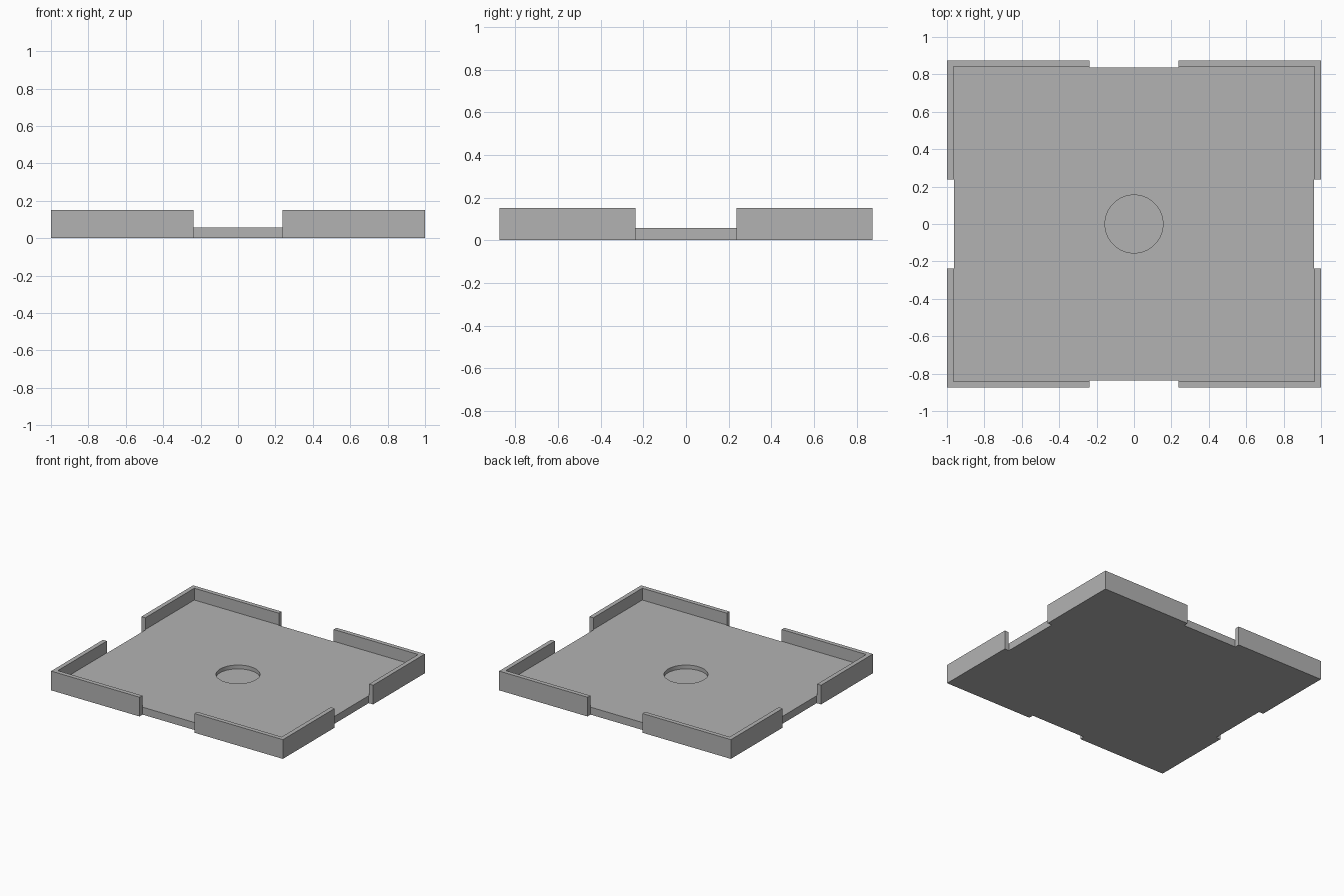
import bpy
from math import pi

if "Cube" in bpy.data.objects:
    bpy.data.objects.remove(bpy.data.objects["Cube"], do_unlink=True)

HALF_X, HALF_Y, HEIGHT = 1.0, 0.875, 0.15
WALL, NOTCH_DEPTH, NOTCH_HALF = 0.034, 0.038, 0.237
FLOOR, RECESS_FLOOR, RECESS_RADIUS = 0.058, 0.028, 0.155

grey = bpy.data.materials.new("plain_grey")
grey.use_nodes = True
colour = (0.45, 0.45, 0.45, 1)
grey.diffuse_color = colour
grey.node_tree.nodes["Principled BSDF"].inputs["Base Color"].default_value = colour


def box(name, centre, size):
    bpy.ops.mesh.primitive_cube_add(size=1, location=centre)
    obj = bpy.context.object
    obj.name = name
    obj.scale = size
    bpy.ops.object.transform_apply(location=True, rotation=True, scale=True)
    obj.data.materials.append(grey)
    return obj


def carve(target, cutter):
    cutter.hide_render = True
    mod = target.modifiers.new(cutter.name, 'BOOLEAN')
    mod.operation = 'DIFFERENCE'
    mod.solver = 'EXACT'
    mod.object = cutter
    bpy.context.view_layer.objects.active = target
    bpy.ops.object.modifier_apply(modifier=mod.name)
    bpy.data.objects.remove(cutter, do_unlink=True)


# Solid tray block
tray = box("tray", (0, 0, HEIGHT / 2), (2 * HALF_X, 2 * HALF_Y, HEIGHT))

# Hollow inside, leaving the rim walls and floor
carve(tray, box("cavity_cutter", (0, 0, FLOOR + 0.5),
                (2 * (HALF_X - WALL), 2 * (HALF_Y - WALL), 1)))

# Gap in the middle of every side
for side in (-1, 1):
    carve(tray, box("side_gap_cutter", (side * HALF_X, 0, 0),
                    (2 * NOTCH_DEPTH, 2 * NOTCH_HALF, 1)))
    carve(tray, box("end_gap_cutter", (0, side * HALF_Y, 0),
                    (2 * NOTCH_HALF, 2 * NOTCH_DEPTH, 1)))

# Shallow round recess in the floor
bpy.ops.mesh.primitive_cylinder_add(vertices=64, radius=RECESS_RADIUS, depth=1,
                                    location=(0, 0, RECESS_FLOOR + 0.5))
recess = bpy.context.object
recess.name = "recess_cutter"
recess.data.materials.append(grey)
carve(tray, recess)

# Smooth the recess wall, keep every corner sharp
bpy.ops.object.select_all(action='DESELECT')
tray.select_set(True)
bpy.context.view_layer.objects.active = tray
bpy.ops.object.shade_smooth_by_angle(angle=pi / 6)
